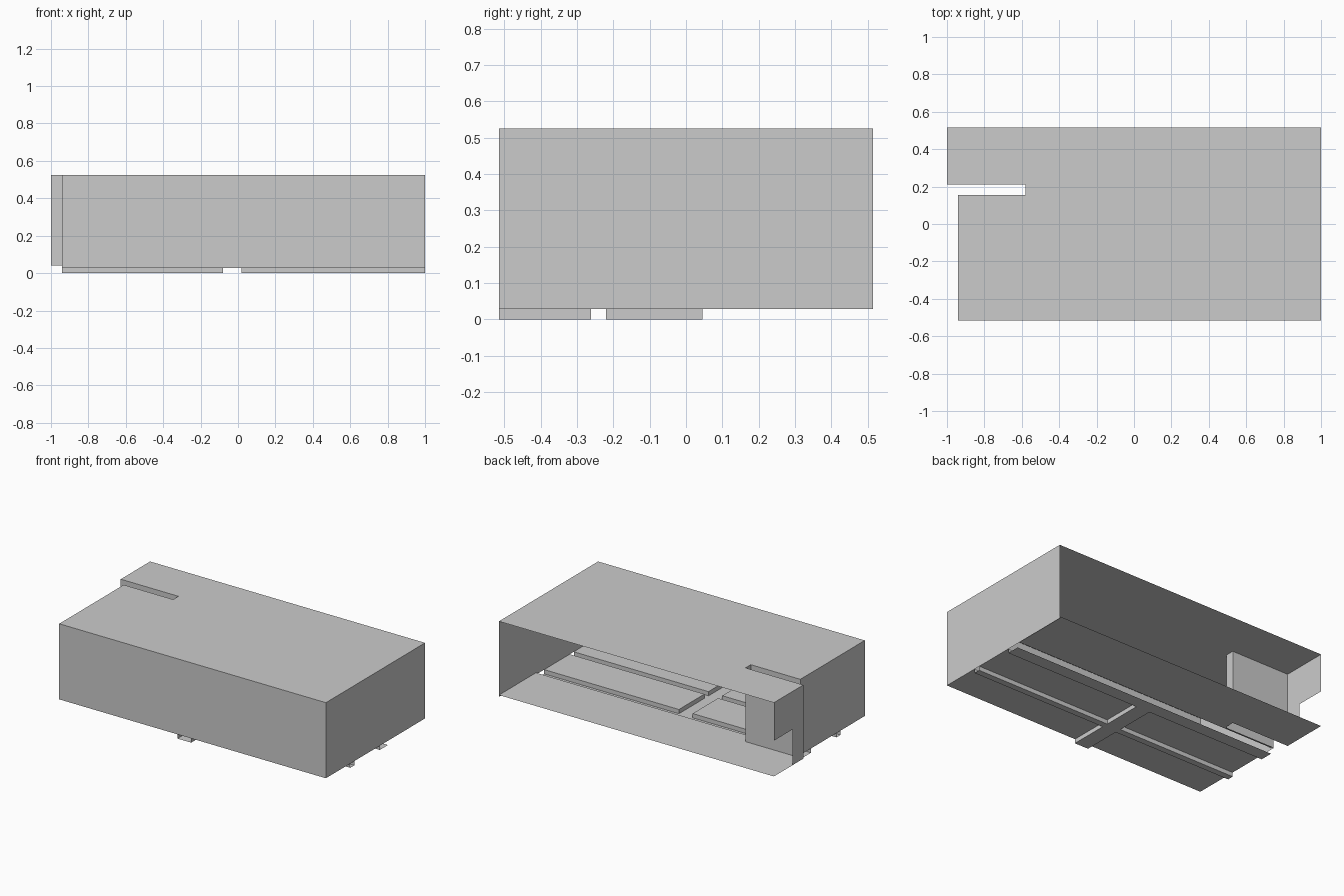
import bpy

if "Cube" in bpy.data.objects:
    bpy.data.objects.remove(bpy.data.objects["Cube"])

# Main levels and outline
TOP, FLOOR, BACK_FLOOR, LOW = 0.525, 0.028, 0.04, 0.0
L, LL, R = -0.94, -1.0, 1.0           # left wall, left extension, right wall
F, B = -0.515, 0.515                  # front, back
S0, S1, SX = 0.155, 0.21, -0.58       # slot sides and slot end
CX = (-0.08, 0.02)                    # cross channel
CH1, CH2 = (-0.262, -0.22), (0.045, 0.13)   # long channels


def sheet(name, polys):
    verts, faces = [], []
    for p in polys:
        faces.append(list(range(len(verts), len(verts) + len(p))))
        verts += p
    me = bpy.data.meshes.new(name)
    me.from_pydata(verts, [], faces)
    ob = bpy.data.objects.new(name, me)
    bpy.context.collection.objects.link(ob)
    return ob


def flat(x0, x1, y0, y1, z):
    return [(x0, y0, z), (x1, y0, z), (x1, y1, z), (x0, y1, z)]


def wall(a, b, z0, z1):
    return [(*a, z0), (*b, z0), (*b, z1), (*a, z1)]


def slotted(y0, z):
    # plan outline with the slot cut in from the left
    pts = [(L, y0), (R, y0), (R, B), (LL, B), (LL, S1), (SX, S1), (SX, S0), (L, S0)]
    return [(x, y, z) for x, y in pts]


# Roof sheet with slot
sheet("roof", [slotted(F, TOP)])

# Outer walls, back left open
sheet("front_wall", [wall((L, F), (R, F), FLOOR, TOP)])
sheet("right_wall", [wall((R, F), (R, B), FLOOR, TOP)])
sheet("left_wall", [wall((L, S0), (L, F), FLOOR, TOP)])

# Walls lining the slot
sheet("slot_walls", [
    wall((SX, S0), (L, S0), FLOOR, TOP),
    wall((SX, S1), (SX, S0), BACK_FLOOR, TOP),
    wall((LL, S1), (SX, S1), BACK_FLOOR, TOP),
])

# Stepped end wall at the back left
profile = [(B, TOP), (S1, TOP), (S1, BACK_FLOOR), (0.32, BACK_FLOOR), (0.32, 0.275), (B, 0.275)]
sheet("stepped_end_wall", [[(LL, y, z) for y, z in profile]])

# Floor: back plate and four raised panels
sheet("back_floor", [slotted(CH2[1], BACK_FLOOR)[::-1]])
x_runs = [(L, CX[0]), (CX[1], R)]
y_runs = [(F, CH1[0]), (CH1[1], CH2[0])]
sheet("floor_panels", [flat(*xr, *yr, FLOOR)[::-1] for xr in x_runs for yr in y_runs])

# Channel bottoms
sheet("channel_bottoms", [flat(L, R, *CH1, LOW)[::-1], flat(L, R, *CH2, LOW)[::-1]]
      + [flat(*CX, *yr, LOW)[::-1] for yr in y_runs])

# Channel sides
sheet("channel_sides",
      [wall((x, yr[0]), (x, yr[1]), LOW, FLOOR) for x in CX for yr in y_runs]
      + [wall((xr[0], y), (xr[1], y), LOW, FLOOR)
         for y in (*CH1, CH2[0]) for xr in x_runs])
